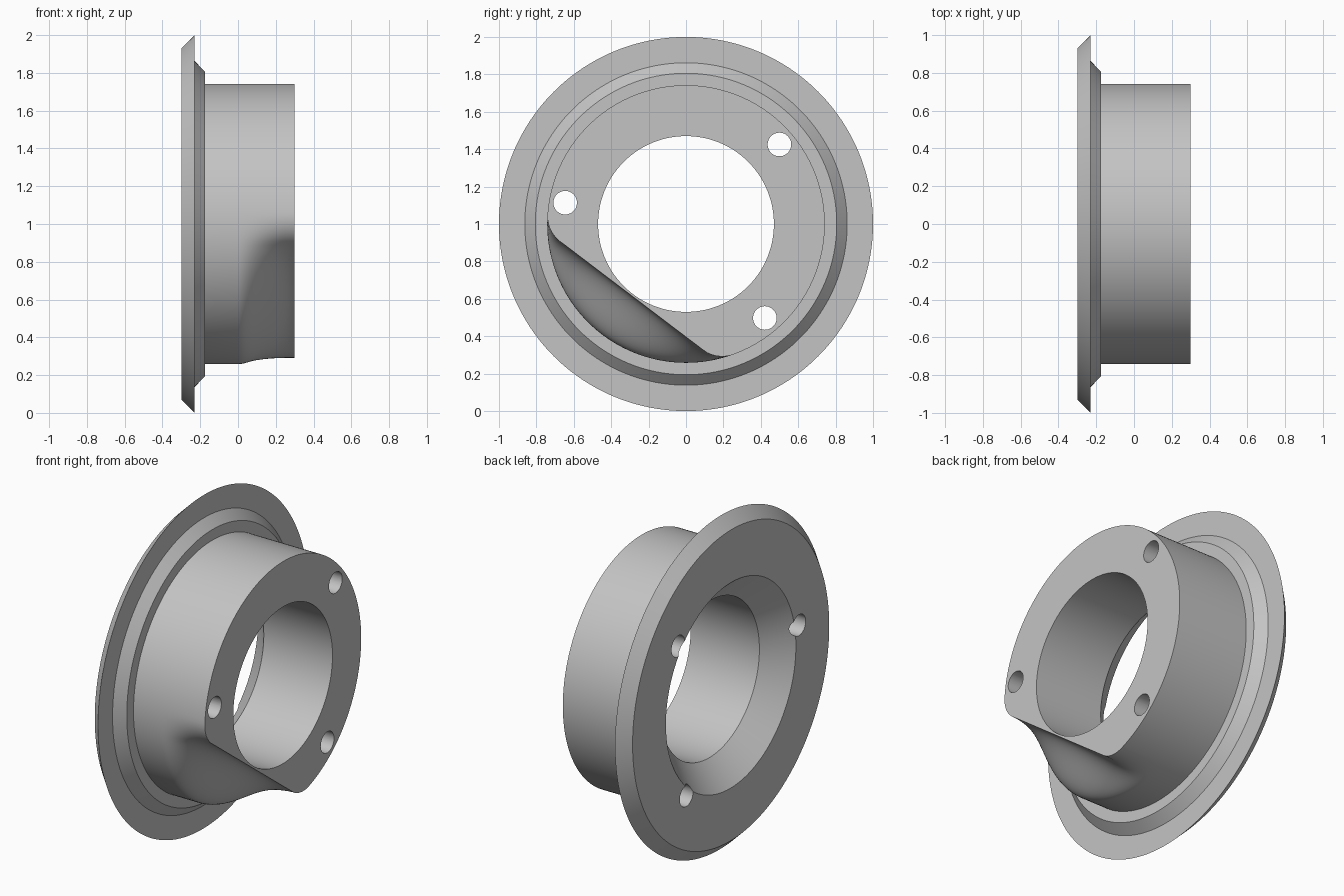
import bpy, bmesh
from math import sin, cos, pi, radians, sqrt, atan2
from mathutils import Matrix

cube = bpy.data.objects.get("Cube")
if cube:
    bpy.data.objects.remove(cube)

SEGMENTS = 192
HALF = 0.298               # half the depth along x
R_BODY, R_BORE = 0.742, 0.47
FLAT_DIR = radians(232.8)  # direction of the relieved side, in the y-z plane
FLAT_DIST = 0.481          # distance of the flat from the axis
FILLET = 0.171             # corner radius at both ends of the flat
FILLET_END = radians(57)   # half angle where the fillet meets the body


def relieved_radius(angle):
    """Radius of the rounded body with one flat side and filleted corners."""
    a = abs((angle - FLAT_DIR + pi) % (2 * pi) - pi)
    c = R_BODY - FILLET
    if a >= FILLET_END:
        return R_BODY
    if a <= atan2(c * sin(FILLET_END), FLAT_DIST):
        return FLAT_DIST / cos(a)
    d = FILLET_END - a
    return c * cos(d) + sqrt(FILLET ** 2 - (c * sin(d)) ** 2)


# Turned profile as (x, radius, blend towards the relieved outline)
profile = [(-HALF, 0.616, 0), (-HALF, 0.932, 0), (-0.229, 1.0, 0),
           (-0.229, 0.862, 0), (-0.174, 0.806, 0), (-0.174, R_BODY, 0)]
STEPS = 20
for i in range(STEPS + 1):
    t = i / STEPS
    profile.append((HALF * t, R_BODY, t * t * (3 - 2 * t)))
profile += [(HALF, R_BORE, 0), (-0.158, R_BORE, 0)]

# Flanged ring body
bm = bmesh.new()
rings = []
for x, r, blend in profile:
    ring = []
    for k in range(SEGMENTS):
        a = 2 * pi * k / SEGMENTS
        rad = r + blend * (relieved_radius(a) - R_BODY)
        ring.append(bm.verts.new((x, rad * cos(a), 1 + rad * sin(a))))
    rings.append(ring)
for i, ring in enumerate(rings):
    nxt = rings[(i + 1) % len(rings)]
    for k in range(SEGMENTS):
        j = (k + 1) % SEGMENTS
        bm.faces.new((ring[k], ring[j], nxt[j], nxt[k]))
bmesh.ops.recalc_face_normals(bm, faces=bm.faces)
mesh = bpy.data.meshes.new("flanged_ring")
bm.to_mesh(mesh)
bm.free()
body = bpy.data.objects.new("flanged_ring", mesh)
bpy.context.collection.objects.link(body)

grey = bpy.data.materials.new("plain_grey")
grey.use_nodes = True
grey.diffuse_color = (0.55, 0.55, 0.55, 1)
grey.node_tree.nodes["Principled BSDF"].inputs["Base Color"].default_value = grey.diffuse_color
mesh.materials.append(grey)

# Three screw holes through the ring
bm = bmesh.new()
for degrees in (40.4, 170, 310):
    a = radians(degrees)
    place = (Matrix.Translation((0, 0.656 * cos(a), 1 + 0.656 * sin(a)))
             @ Matrix.Rotation(pi / 2, 4, 'Y'))
    bmesh.ops.create_cone(bm, cap_ends=True, segments=48, radius1=0.063,
                          radius2=0.063, depth=1, matrix=place)
hole_mesh = bpy.data.meshes.new("hole_cutter")
bm.to_mesh(hole_mesh)
bm.free()
hole_mesh.materials.append(grey)
cutter = bpy.data.objects.new("hole_cutter", hole_mesh)
cutter.hide_render = True
bpy.context.collection.objects.link(cutter)

cut = body.modifiers.new("screw_holes", 'BOOLEAN')
cut.operation = 'DIFFERENCE'
cut.solver = 'EXACT'
cut.object = cutter
bpy.ops.object.select_all(action='DESELECT')
body.select_set(True)
bpy.context.view_layer.objects.active = body
bpy.ops.object.modifier_apply(modifier=cut.name)
bpy.data.objects.remove(cutter)

# Smooth round walls with crisp rims
bpy.ops.object.shade_smooth_by_angle(angle=radians(30))
